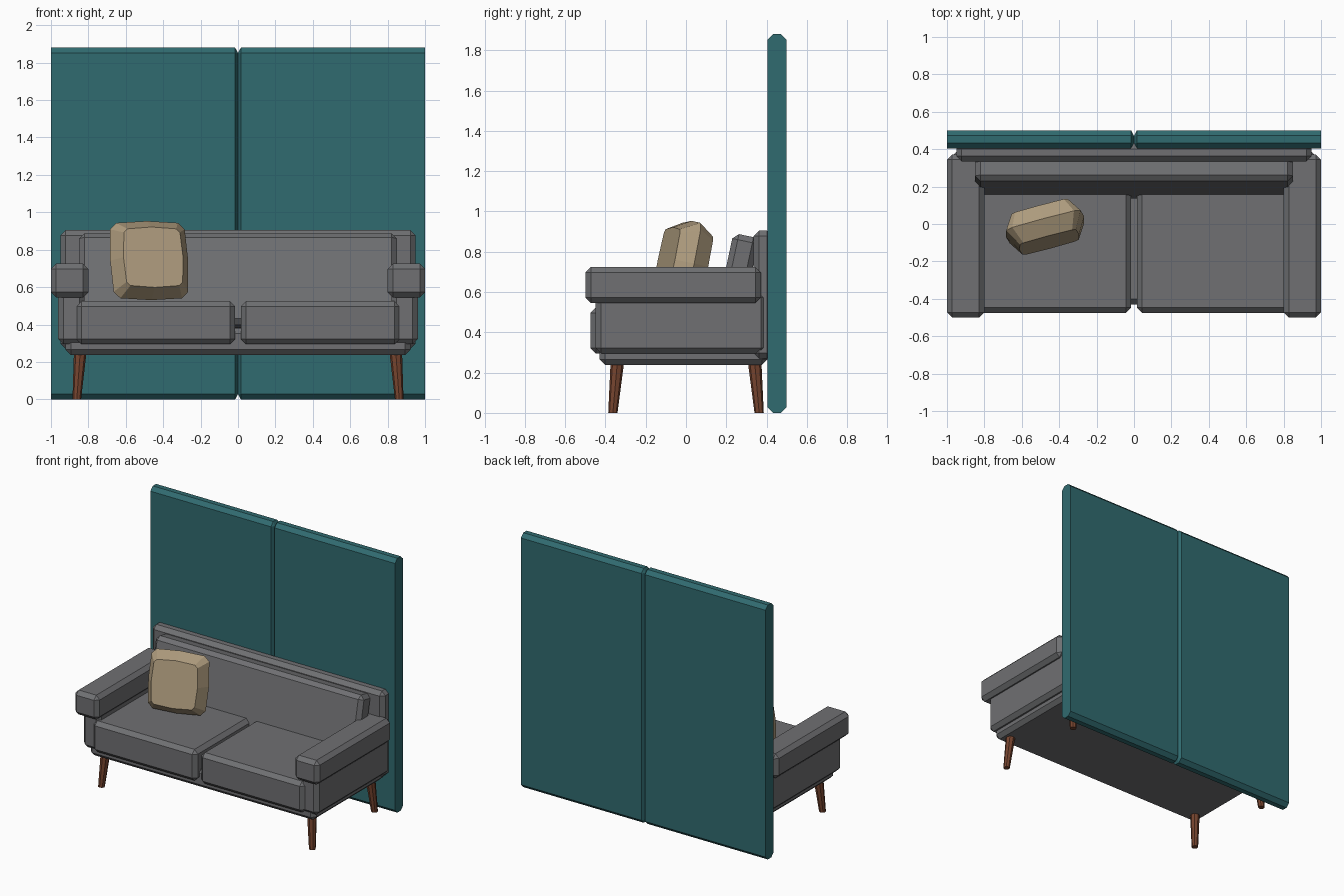
import bpy, bmesh, math
from mathutils import Matrix, Vector

if "Cube" in bpy.data.objects:
    bpy.data.objects.remove(bpy.data.objects["Cube"])


def material(name, rgb):
    mat = bpy.data.materials.new(name)
    mat.use_nodes = True
    mat.diffuse_color = (*rgb, 1)
    mat.node_tree.nodes["Principled BSDF"].inputs["Base Color"].default_value = (*rgb, 1)
    return mat


TEAL = material("teal panel", (0.03, 0.147, 0.162))
GREY = material("grey upholstery", (0.16, 0.162, 0.17))
TAN = material("tan fabric", (0.43, 0.335, 0.21))
WOOD = material("brown wood", (0.18, 0.058, 0.028))


def finish(bm, name, mat):
    bmesh.ops.recalc_face_normals(bm, faces=bm.faces)
    mesh = bpy.data.meshes.new(name)
    bm.to_mesh(mesh)
    bm.free()
    mesh.materials.append(mat)
    obj = bpy.data.objects.new(name, mesh)
    bpy.context.collection.objects.link(obj)
    return obj


def chamfer_box(name, mat, lo, hi, chamfer=(0.028, 0.028, 0.028), keep=None):
    """Box between two corners; the chamfer may differ per axis, keep() leaves an edge sharp."""
    lo, hi, cut = Vector(lo), Vector(hi), Vector(chamfer)
    size = hi - lo
    bm = bmesh.new()
    bmesh.ops.create_cube(bm, size=1)
    edges = [e for e in bm.edges if not (keep and keep(e))]
    bmesh.ops.scale(bm, verts=bm.verts, vec=[s / c for s, c in zip(size, cut)])
    bmesh.ops.bevel(bm, geom=edges, offset=1, segments=1, affect='EDGES')
    bmesh.ops.scale(bm, verts=bm.verts, vec=cut)
    bmesh.ops.translate(bm, verts=bm.verts, vec=(lo + hi) / 2)
    return finish(bm, name, mat)


def ring(half, corner, bulge, y):
    """Square with cut corners and slightly bulging sides, in the xz plane."""
    side = [(corner - half, half), (0, half + bulge), (half - corner, half)]
    pts = []
    for i in range(4):
        turn = Matrix.Rotation(-i * math.pi / 2, 2)
        pts += [turn @ Vector(p) for p in side]
    return [Vector((p.x, y, p.y)) for p in pts]


for side, label in ((-1, "right"), (1, "left")):
    # Tall screen panel: the outer end stays square
    xs = sorted((0, side))
    chamfer_box(label + "_back_panel", TEAL, (xs[0], 0.405, 0), (xs[1], 0.5, 1.88),
                (0.015, 0.028, 0.028),
                keep=lambda e: all(v.co.x * side > 0 for v in e.verts))

    # Seat cushion
    xs = sorted((0.015 * side, 0.865 * side))
    chamfer_box(label + "_seat_cushion", GREY, (xs[0], -0.475, 0.295), (xs[1], 0.28, 0.525))

    # Arm side and padded armrest
    xs = sorted((0.82 * side, 0.962 * side))
    chamfer_box(label + "_arm_side", GREY, (xs[0], -0.45, 0.295), (xs[1], 0.4, 0.6))
    xs = sorted((0.8 * side, side))
    chamfer_box(label + "_armrest", GREY, (xs[0], -0.5, 0.545), (xs[1], 0.372, 0.725))

    # Tapered, splayed legs
    for end, where in ((-1, "front"), (1, "rear")):
        bm = bmesh.new()
        bmesh.ops.create_cone(bm, cap_ends=True, segments=8, radius1=0.023, radius2=0.034, depth=0.26)
        for v in bm.verts:
            top = v.co.z > 0
            v.co += Vector((side * (0.843 if top else 0.862), end * (0.34 if top else 0.363), 0.13))
        finish(bm, f"{where}_{label}_leg", WOOD)

# Sofa frame
chamfer_box("seat_base", GREY, (-0.922, -0.43, 0.238), (0.922, 0.405, 0.38))
chamfer_box("backrest", GREY, (-0.95, 0.335, 0.27), (0.95, 0.43, 0.905))

# Leaning back cushion
cushion = chamfer_box("back_cushion", GREY, (-0.85, -0.065, -0.25), (0.85, 0.065, 0.25))
cushion.data.transform(Matrix.Translation((0, 0.247, 0.635)) @ Matrix.Rotation(math.radians(-12), 4, 'X'))

# Loose pillow: three rings from front face through seam to back face
bm = bmesh.new()
rings = [[bm.verts.new(p) for p in ring(*r)] for r in
         ((0.155, 0.02, 0.01, -0.087), (0.206, 0.035, 0.01, 0), (0.155, 0.02, 0.01, 0.087))]
bm.faces.new(rings[0])
bm.faces.new(rings[2])
for a, b in zip(rings, rings[1:]):
    for i in range(len(a)):
        bm.faces.new((a[i - 1], a[i], b[i], b[i - 1]))
bm.transform(Matrix.Translation((-0.475, -0.015, 0.742))
             @ Matrix.Rotation(math.radians(15), 4, 'Z') @ Matrix.Rotation(math.radians(-12), 4, 'X'))
finish(bm, "throw_pillow", TAN)
